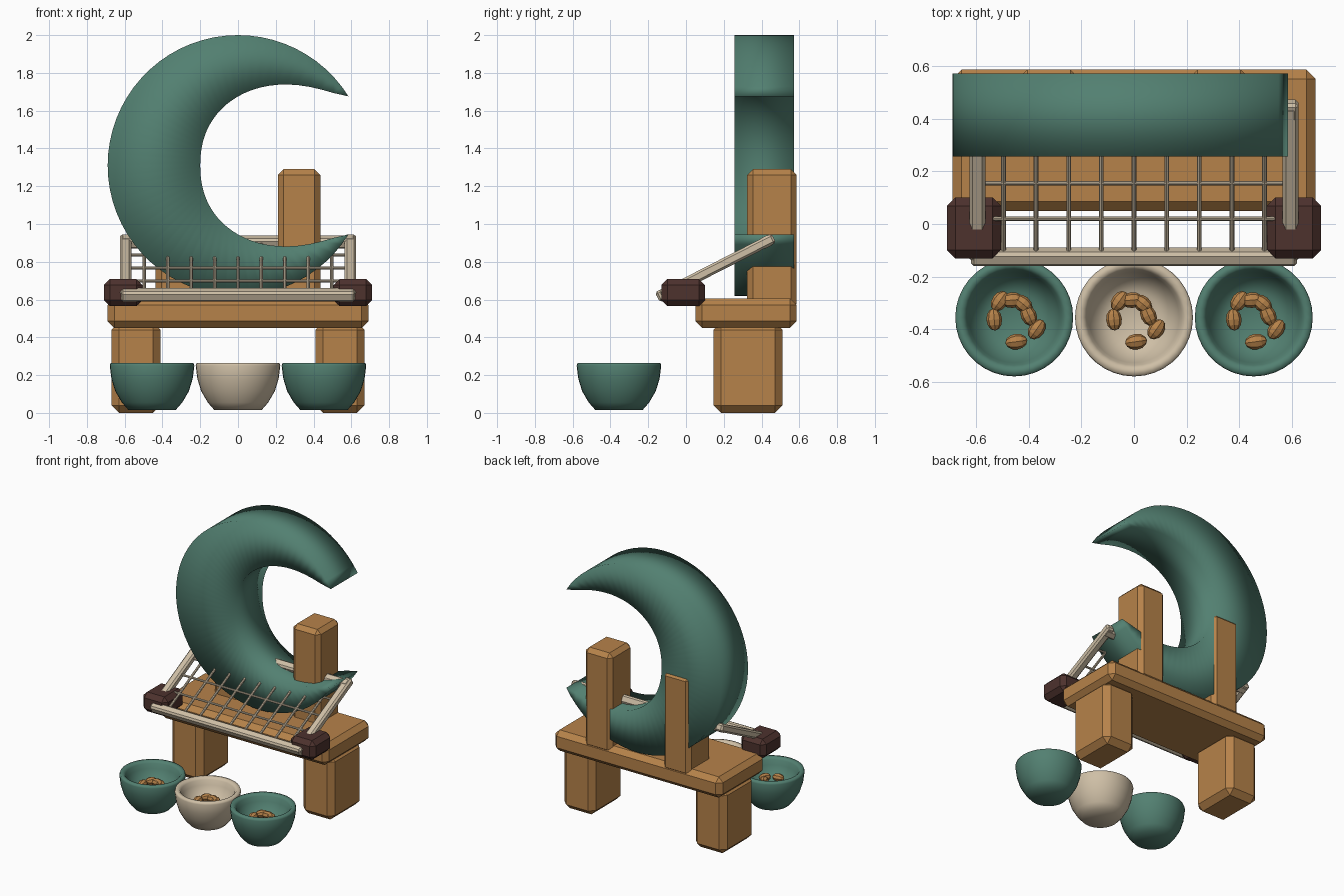
import bpy, bmesh, math
from mathutils import Vector, Matrix

if "Cube" in bpy.data.objects:
    bpy.data.objects.remove(bpy.data.objects["Cube"])

def material(name, rgb):
    m = bpy.data.materials.new(name)
    m.diffuse_color = (*rgb, 1)
    m.use_nodes = True
    m.node_tree.nodes["Principled BSDF"].inputs["Base Color"].default_value = m.diffuse_color
    return m

GREEN = material("sage green", (0.085, 0.215, 0.165))
WOOD = material("warm wood", (0.47, 0.225, 0.068))
CREAM = material("cream", (0.62, 0.52, 0.38))
DARK = material("dark brown", (0.075, 0.032, 0.027))

def add(name, bm, mat, smooth=False):
    bmesh.ops.recalc_face_normals(bm, faces=bm.faces)
    me = bpy.data.meshes.new(name)
    bm.to_mesh(me)
    bm.free()
    me.materials.append(mat)
    for p in me.polygons:
        p.use_smooth = smooth
    ob = bpy.data.objects.new(name, me)
    bpy.context.collection.objects.link(ob)
    return ob

def block(name, centre, size, chamfer, mat, tilt=0.0):
    """Chamfered box, optionally tilted about x."""
    bm = bmesh.new()
    bmesh.ops.create_cube(bm, size=1, matrix=Matrix.Diagonal((*size, 1)))
    bmesh.ops.bevel(bm, geom=bm.edges[:], offset=chamfer, segments=1, affect='EDGES')
    bm.transform(Matrix.Translation(centre) @ Matrix.Rotation(tilt, 4, 'X'))
    return add(name, bm, mat)

def rod(name, a, b, radius, mat):
    a, b = Vector(a), Vector(b)
    d = b - a
    bm = bmesh.new()
    bmesh.ops.create_cone(bm, cap_ends=True, segments=8, radius1=radius, radius2=radius, depth=d.length)
    bm.transform(Matrix.Translation((a + b) / 2) @ d.to_track_quat('Z', 'Y').to_matrix().to_4x4())
    return add(name, bm, mat)

# Crescent: thickness swells from the two tips to the middle
def crescent():
    n, start = 56, math.radians(32)
    y0, y1 = 0.256, 0.572
    bm = bmesh.new()
    rows = []
    for i in range(n + 1):
        ang = start + (2 * math.pi - 2 * start) * i / n
        thick = 0.49 * max(0, math.sin(math.pi * i / n)) ** 0.75
        # sine over half the arc on either side of the middle
        t = 1 - abs(2 * i / n - 1)
        thick = 0.49 * math.sin(t * math.pi / 2) ** 0.75
        pt = lambda r, y: bm.verts.new((r * math.cos(ang), y, 1.31 + r * math.sin(ang)))
        if i in (0, n):
            a, b = pt(0.69, y0), pt(0.69, y1)
            rows.append((a, b, b, a))
        else:
            rows.append((pt(0.69, y0), pt(0.69, y1), pt(0.69 - thick, y1), pt(0.69 - thick, y0)))
    for p, q in zip(rows, rows[1:]):
        for k in range(4):
            vs = list(dict.fromkeys((p[k], p[(k + 1) % 4], q[(k + 1) % 4], q[k])))
            bm.faces.new(vs)
    add("crescent", bm, GREEN, True)

crescent()

# Bench: slab, legs and the two rear posts
block("bench_slab", (0, 0.318, 0.528), (1.38, 0.536, 0.155), 0.035, WOOD)
for side, s in (("left", -1), ("right", 1)):
    block(f"{side}_leg", (s * 0.54, 0.328, 0.24), (0.26, 0.365, 0.48), 0.04, WOOD)
    block(f"{side}_post", (s * 0.323, 0.455, 0.92), (0.225, 0.262, 0.74), 0.03, WOOD)
    block(f"{side}_hub", (s * 0.608, -0.015, 0.637), (0.205, 0.232, 0.143), 0.032, DARK)

# Sloping rack frame
SLOPE = 0.51
TILT = math.atan(SLOPE)
def on_rack(x, y):
    return (x, y, 0.625 + (y + 0.125) * SLOPE)

for side, s in (("left", -1), ("right", 1)):
    block(f"{side}_rack_bar", on_rack(s * 0.595, 0.165), (0.06, 0.60 / math.cos(TILT), 0.055), 0.012, CREAM, TILT)
block("rack_front_rail", on_rack(0, -0.125), (1.24, 0.06, 0.06), 0.012, CREAM, TILT)
block("rack_back_rail", on_rack(0, 0.425), (1.24, 0.06, 0.06), 0.012, CREAM, TILT)

# Rack wires
for i in range(9):
    x = (i - 4) * 0.124
    rod(f"rack_long_wire_{i + 1}", on_rack(x, -0.12), on_rack(x, 0.42), 0.009, CREAM)
for i, y in enumerate((0.02, 0.155, 0.29)):
    rod(f"rack_cross_wire_{i + 1}", on_rack(-0.58, y), on_rack(0.58, y), 0.008, CREAM)

# Bowls: (radius, height) profile from outer base over the rim to inner floor
PROFILE = [(0, 0.015), (0.125, 0.015), (0.16, 0.055), (0.195, 0.115), (0.215, 0.18), (0.224, 0.25),
           (0.219, 0.265), (0.195, 0.265), (0.182, 0.25), (0.172, 0.215), (0.14, 0.155), (0.10, 0.13), (0, 0.12)]

def bowl(name, x, mat):
    bm = bmesh.new()
    vs = [bm.verts.new((r, 0, z)) for r, z in PROFILE]
    edges = [bm.edges.new(e) for e in zip(vs, vs[1:])]
    bmesh.ops.spin(bm, geom=vs + edges, cent=(0, 0, 0), axis=(0, 0, 1), angle=2 * math.pi, steps=36)
    bmesh.ops.remove_doubles(bm, verts=bm.verts[:], dist=0.0005)
    bm.transform(Matrix.Translation((x, -0.355, 0)))
    add(name, bm, mat, True)

# Nuggets: (x, y, heading in degrees) in a loose spiral
NUGGETS = [(-0.076, -0.008, 95), (-0.055, 0.062, 55), (-0.008, 0.066, 5), (0.032, 0.052, -40),
           (0.055, 0.008, -65), (0.085, -0.045, 55), (0.008, -0.092, 8)]

def nuggets(name, x):
    bm = bmesh.new()
    for dx, dy, a in NUGGETS:
        m = (Matrix.Translation((x + dx, -0.355 + dy, 0.165))
             @ Matrix.Rotation(math.radians(a), 4, 'Z')
             @ Matrix.Diagonal((0.042, 0.03, 0.028, 1)) @ Matrix.Rotation(math.pi / 2, 4, 'Y'))
        bmesh.ops.create_uvsphere(bm, u_segments=8, v_segments=6, radius=1, matrix=m)
    add(name, bm, WOOD)

for side, x, mat in (("left", -0.455, GREEN), ("middle", 0, CREAM), ("right", 0.455, GREEN)):
    bowl(f"{side}_bowl", x, mat)
    nuggets(f"{side}_bowl_nuggets", x)
